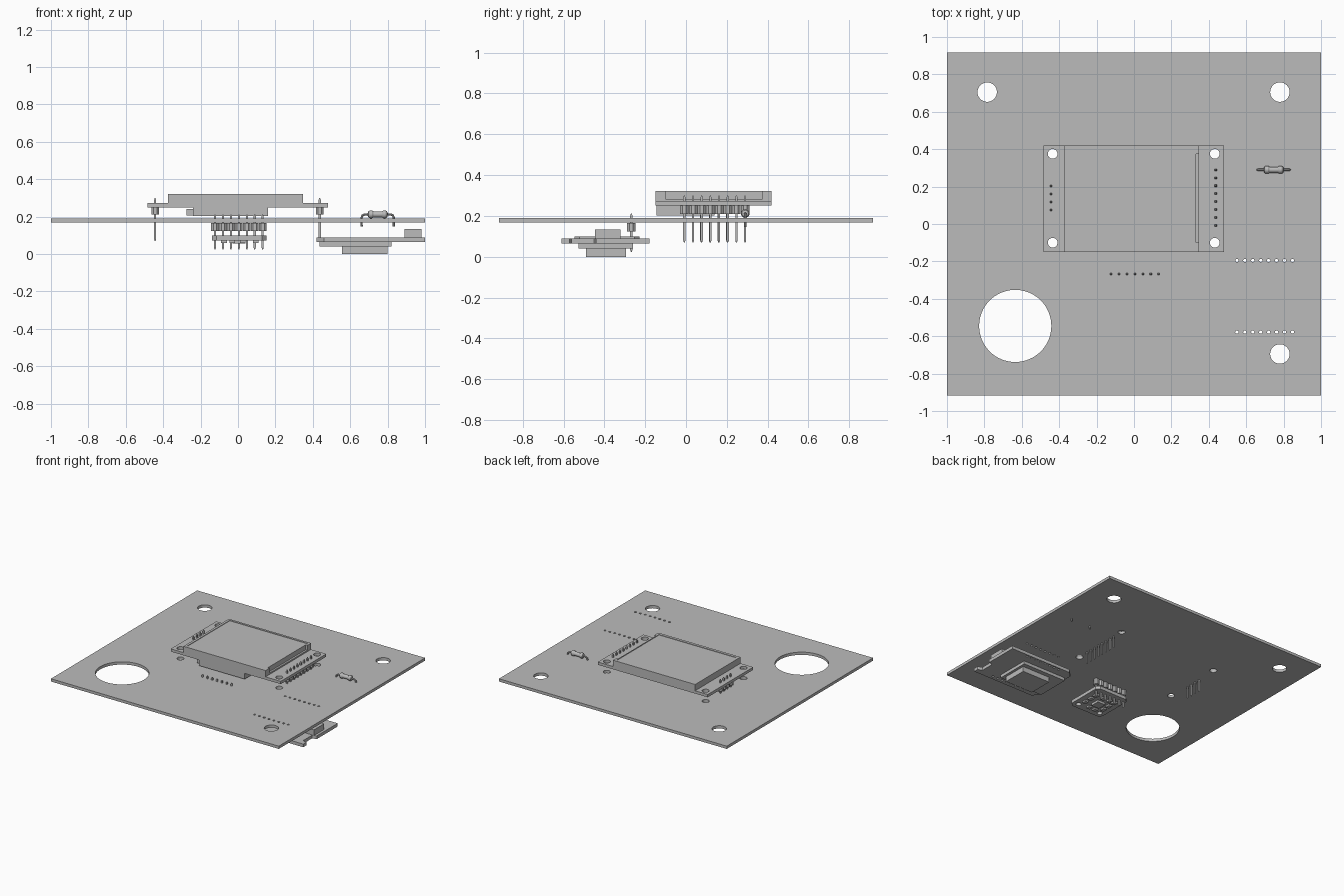
import bpy, bmesh
from math import cos, sin, pi
from mathutils import Matrix

cube = bpy.data.objects.get("Cube")
if cube:
    bpy.data.objects.remove(cube, do_unlink=True)

grey = bpy.data.materials.new("plain grey")
grey.use_nodes = True
COLOUR = (0.5, 0.5, 0.5, 1)
grey.diffuse_color = COLOUR
grey.node_tree.nodes["Principled BSDF"].inputs["Base Color"].default_value = COLOUR
PITCH = 0.0425


def add_mesh(name, mesh):
    mesh.materials.clear()
    mesh.materials.append(grey)
    obj = bpy.data.objects.new(name, mesh)
    bpy.context.scene.collection.objects.link(obj)
    return obj


def finish(name, bm):
    mesh = bpy.data.meshes.new(name)
    bmesh.ops.recalc_face_normals(bm, faces=bm.faces)
    bm.to_mesh(mesh)
    bm.free()
    return add_mesh(name, mesh)


def add_box(bm, x0, x1, y0, y1, z0, z1):
    place = Matrix.Translation(((x0 + x1) / 2, (y0 + y1) / 2, (z0 + z1) / 2))
    size = Matrix.Diagonal((x1 - x0, y1 - y0, z1 - z0, 1))
    bmesh.ops.create_cube(bm, size=1, matrix=place @ size)


def box(name, *bounds):
    bm = bmesh.new()
    add_box(bm, *bounds)
    return finish(name, bm)


def rect(x0, x1, y0, y1):
    return [(x0, y0), (x1, y0), (x1, y1), (x0, y1)]


def chamfered(x0, x1, y0, y1, c):
    return [(x0 + c, y0), (x1 - c, y0), (x1, y0 + c), (x1, y1 - c),
            (x1 - c, y1), (x0 + c, y1), (x0, y1 - c), (x0, y0 + c)]


def circle(x, y, r, n=32):
    return [(x + r * cos(2 * pi * i / n), y + r * sin(2 * pi * i / n)) for i in range(n)]


def plate(name, outline, holes, z0, z1):
    """Flat sheet with holes, extruded between two heights."""
    curve = bpy.data.curves.new(name, "CURVE")
    curve.dimensions = "2D"
    curve.fill_mode = "BOTH"
    curve.extrude = (z1 - z0) / 2
    for loop in [outline] + holes:
        spline = curve.splines.new("POLY")
        spline.points.add(len(loop) - 1)
        for point, (x, y) in zip(spline.points, loop):
            point.co = (x, y, 0, 1)
        spline.use_cyclic_u = True
    helper = bpy.data.objects.new(name + "_outline", curve)
    bpy.context.scene.collection.objects.link(helper)
    graph = bpy.context.evaluated_depsgraph_get()
    mesh = bpy.data.meshes.new_from_object(helper.evaluated_get(graph))
    bpy.data.objects.remove(helper, do_unlink=True)
    mesh.transform(Matrix.Translation((0, 0, (z0 + z1) / 2)))
    for face in mesh.polygons:
        face.use_smooth = False
    return add_mesh(name, mesh)


def pin_header(name, x, y, count, along_x, body, pins):
    """Row of eight-sided housings, each with a square pin tapered at both ends."""
    bm, pin_bm = bmesh.new(), bmesh.new()
    for i in range(count):
        px, py = (x + i * PITCH, y) if along_x else (x, y + i * PITCH)
        bmesh.ops.create_cone(
            bm, cap_ends=True, segments=8, radius1=0.0225, radius2=0.0225, depth=body[1] - body[0],
            matrix=Matrix.Translation((px, py, sum(body) / 2)) @ Matrix.Rotation(pi / 8, 4, "Z"))
        h = 0.0055
        add_box(pin_bm, px - h, px + h, py - h, py + h, pins[0] + 0.01, pins[1] - 0.01)
        for end, step in ((pins[0], 0.005), (pins[1], -0.005)):
            wide, thin = (0.003, 0.0078) if step > 0 else (0.0078, 0.003)
            bmesh.ops.create_cone(
                pin_bm, cap_ends=True, segments=4, radius1=wide, radius2=thin, depth=0.01,
                matrix=Matrix.Translation((px, py, end + step)) @ Matrix.Rotation(pi / 4, 4, "Z"))
    finish(name + "_housing", bm)
    finish(name + "_pins", pin_bm)


# Main board with mounting, cable and pin holes
corner_holes = [circle(x, y, 0.026, 24) for x in (-0.435, 0.432) for y in (-0.1, 0.375)]
pin_holes = [circle(0.55 + i * PITCH, y, 0.009, 10) for i in range(8) for y in (-0.195, -0.578)]
mounts = [circle(x, y, 0.052) for x, y in ((-0.785, 0.705), (0.78, 0.705), (0.78, -0.695))]
plate("main_board", rect(-1, 1, -0.917, 0.917),
      mounts + corner_holes + pin_holes + [circle(-0.635, -0.545, 0.193, 64)], 0.168, 0.19)

# Display module: board, panel with a side recess, sunken glass
plate("display_board", rect(-0.485, 0.48, -0.15, 0.42), corner_holes, 0.25, 0.272)
box("display_base", -0.374, 0.347, -0.15, 0.42, 0.272, 0.283)
frame = [(-0.374, -0.15), (0.347, -0.15), (0.347, -0.1), (0.332, -0.1),
         (0.332, 0.375), (0.347, 0.375), (0.347, 0.42), (-0.374, 0.42)]
plate("display_frame", frame, [rect(-0.355, 0.326, -0.128, 0.403)], 0.283, 0.322)
box("display_glass", -0.355, 0.326, -0.128, 0.403, 0.283, 0.318)

# Card slot below the display board
box("card_slot", -0.24, 0.16, -0.145, 0.14, 0.202, 0.25)
box("memory_card", -0.275, -0.2, -0.12, 0.1, 0.206, 0.24)

# Display pin rows
pin_header("display_long_header", 0.437, -0.008, 8, False, (0.21, 0.25), (0.07, 0.3))
pin_header("display_short_header", -0.443, 0.075, 4, False, (0.21, 0.25), (0.07, 0.3))

# Sensor board hanging underneath
sensor_holes = [circle(x, -0.5, 0.02, 20) for x in (-0.095, 0.105)]
plate("sensor_board", chamfered(-0.14, 0.152, -0.546, -0.228, 0.025), sensor_holes, 0.073, 0.099)
pin_header("sensor_header", -0.123, -0.268, 7, True, (0.123, 0.166), (0.024, 0.212))
chips = bmesh.new()
add_box(chips, -0.03, 0.04, -0.43, -0.36, 0.055, 0.073)
for x in (-0.09, 0.08):
    for y in (-0.45, -0.39, -0.33):
        add_box(chips, x, x + 0.03, y, y + 0.035, 0.06, 0.073)
for x in (-0.03, 0.025):
    for y in (-0.49, -0.33):
        add_box(chips, x - 0.015, x + 0.015, y, y + 0.03, 0.06, 0.073)
finish("sensor_chips", chips)

# Controller board underneath: notched end, cut corners, stacked shield and socket
controller = [(0.46, -0.61), (1, -0.61), (1, -0.57), (0.965, -0.56), (0.965, -0.45), (1, -0.44),
              (1, -0.178), (0.46, -0.178), (0.42, -0.218), (0.42, -0.57)]
plate("controller_board", controller, pin_holes, 0.064, 0.089)
box("controller_carrier", 0.437, 0.82, -0.527, -0.26, 0.04, 0.064)
box("controller_shield", 0.555, 0.8, -0.49, -0.295, 0, 0.04)
box("cable_socket", 0.89, 0.98, -0.446, -0.32, 0.089, 0.134)

# Resistor: turned body with swollen ends, and a bent wire
profile = [(-0.054, 0.006), (-0.05, 0.016), (-0.042, 0.021), (-0.03, 0.021), (-0.022, 0.016),
           (0.022, 0.016), (0.03, 0.021), (0.042, 0.021), (0.05, 0.016), (0.054, 0.006)]
bm = bmesh.new()
rings = [[bm.verts.new((0.747 + x, 0.29 + y, 0.212 + z)) for y, z in circle(0, 0, r, 20)]
         for x, r in profile]
for a, b in zip(rings, rings[1:]):
    for i in range(20):
        j = (i + 1) % 20
        bm.faces.new((a[i], a[j], b[j], b[i]))
bm.faces.new(rings[0])
bm.faces.new(rings[-1])
resistor = finish("resistor_body", bm)

wire = bpy.data.curves.new("resistor_wire", "CURVE")
wire.dimensions = "3D"
wire.bevel_depth = 0.006
wire.bevel_resolution = 2
wire.use_fill_caps = True
half = [(0.086, 0.147), (0.086, 0.195), (0.081, 0.207), (0.069, 0.212)]
path = [(-x, z) for x, z in half] + half[::-1]
spline = wire.splines.new("POLY")
spline.points.add(len(path) - 1)
for point, (x, z) in zip(spline.points, path):
    point.co = (0.747 + x, 0.29, z, 1)
wire.materials.append(grey)
leads = bpy.data.objects.new("resistor_wire", wire)
bpy.context.scene.collection.objects.link(leads)

bpy.ops.object.select_all(action="DESELECT")
leads.select_set(True)
resistor.select_set(True)
bpy.context.view_layer.objects.active = leads
bpy.ops.object.convert(target="MESH")
bpy.ops.object.shade_smooth_by_angle()
